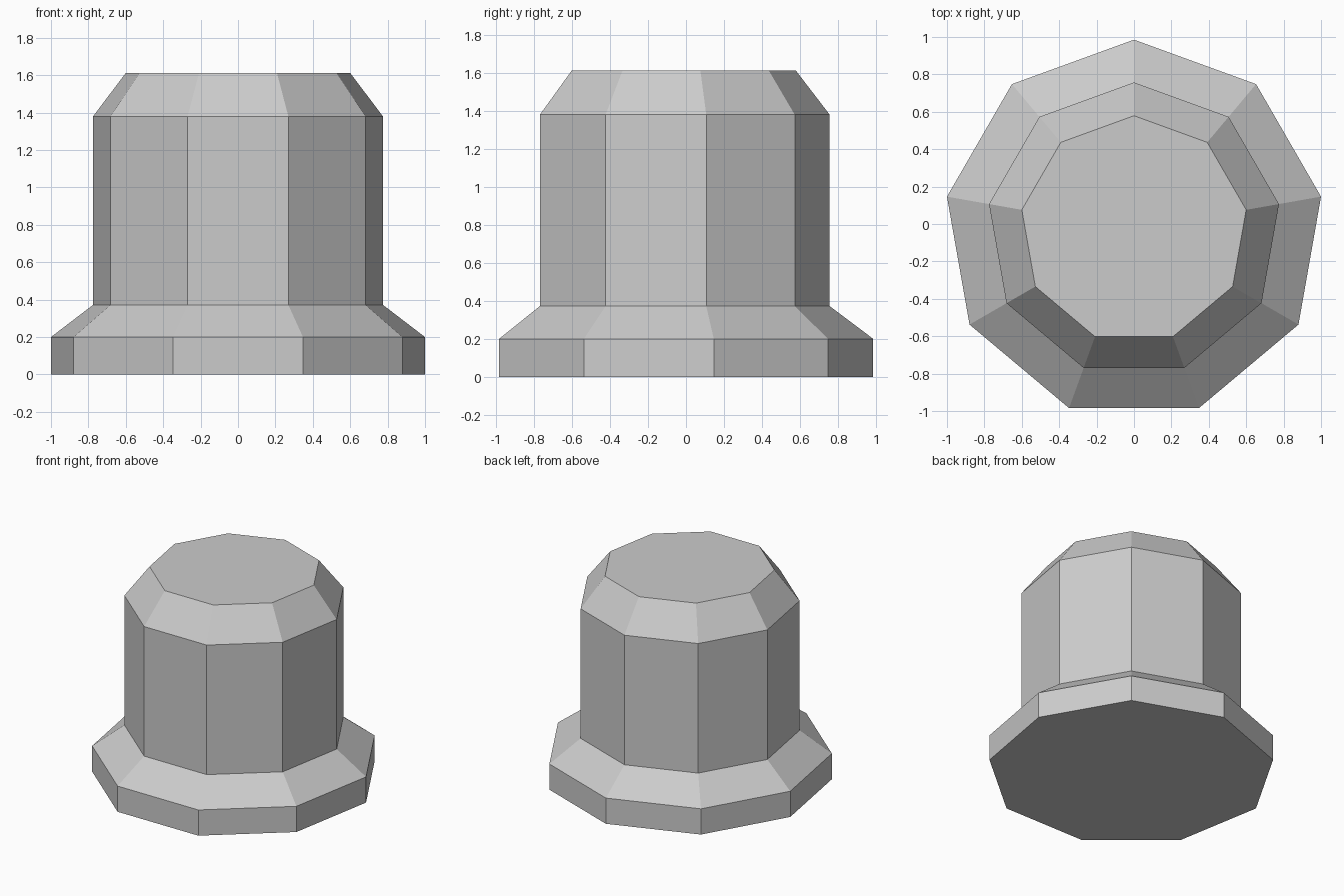
import bpy
import bmesh
import math

cube = bpy.data.objects.get("Cube")
if cube:
    bpy.data.objects.remove(cube, do_unlink=True)

SIDES = 9
CENTRE_Y = -0.03  # puts the nine-sided outline's bounds on the origin
# (radius, height) of each ring, from the foot up
PROFILE = [(1.0154, 0.0), (1.0154, 0.2), (0.787, 0.372), (0.787, 1.38), (0.609, 1.612)]

# Single flat grey
grey = bpy.data.materials.new("light grey")
grey.use_nodes = True
colour = (0.6, 0.6, 0.6, 1.0)
grey.diffuse_color = colour
grey.node_tree.nodes["Principled BSDF"].inputs["Base Color"].default_value = colour


def ring(bm, radius, z):
    """One nine-sided ring with a corner pointing to the back."""
    angles = [math.pi / 2 + math.tau * i / SIDES for i in range(SIDES)]
    return [bm.verts.new((radius * math.cos(a), CENTRE_Y + radius * math.sin(a), z))
            for a in angles]


# Flanged post: foot, sloped flange, shaft and chamfered top
bm = bmesh.new()
rings = [ring(bm, r, z) for r, z in PROFILE]
for low, high in zip(rings, rings[1:]):
    for i in range(SIDES):
        j = (i + 1) % SIDES
        bm.faces.new((low[i], low[j], high[j], high[i]))
bm.faces.new(rings[0][::-1])
bm.faces.new(rings[-1])
bmesh.ops.recalc_face_normals(bm, faces=bm.faces)

mesh = bpy.data.meshes.new("flanged_post")
bm.to_mesh(mesh)
bm.free()
mesh.materials.append(grey)
post = bpy.data.objects.new("flanged_post", mesh)
bpy.context.collection.objects.link(post)
